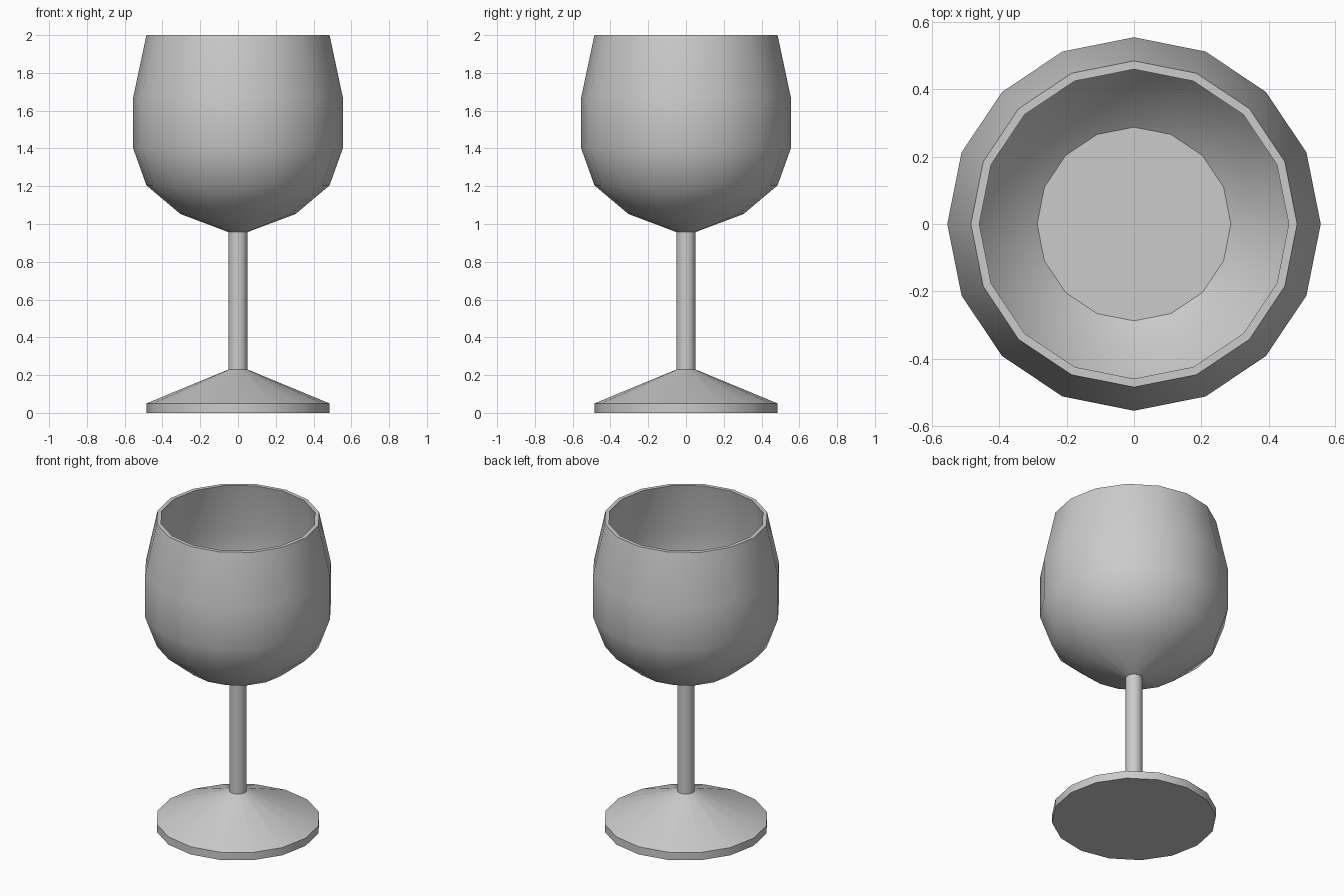
import bpy, bmesh, math

if "Cube" in bpy.data.objects:
    bpy.data.objects.remove(bpy.data.objects["Cube"])

SIDES = 16

# Half profile (radius, height): foot, stem, outer bowl, rim, inner bowl
profile = [
    (0.485, 0.0), (0.485, 0.05),
    (0.05, 0.23), (0.05, 0.957),
    (0.305, 1.053), (0.485, 1.205), (0.555, 1.40), (0.555, 1.67), (0.485, 2.0),
    (0.46, 2.0), (0.53, 1.665), (0.53, 1.405), (0.463, 1.22), (0.288, 1.075),
]

# Wine glass: revolve the profile around z
bm = bmesh.new()
verts = [bm.verts.new((r, 0, z)) for r, z in profile]
edges = [bm.edges.new(pair) for pair in zip(verts, verts[1:])]
bmesh.ops.spin(bm, geom=verts + edges, cent=(0, 0, 0), axis=(0, 0, 1),
               angle=math.tau, steps=SIDES, use_merge=False)
bmesh.ops.remove_doubles(bm, verts=bm.verts[:], dist=0.0005)

# Flat underside of the foot and flat floor of the bowl
bmesh.ops.holes_fill(bm, edges=[e for e in bm.edges if e.is_boundary], sides=0)
bmesh.ops.recalc_face_normals(bm, faces=bm.faces[:])

mesh = bpy.data.meshes.new("wine_glass")
bm.to_mesh(mesh)
bm.free()
glass = bpy.data.objects.new("wine_glass", mesh)
bpy.context.collection.objects.link(glass)

# Smooth sides with crisp rim, foot and stem joints
bpy.context.view_layer.objects.active = glass
glass.select_set(True)
bpy.ops.object.shade_smooth_by_angle(angle=math.radians(35))
